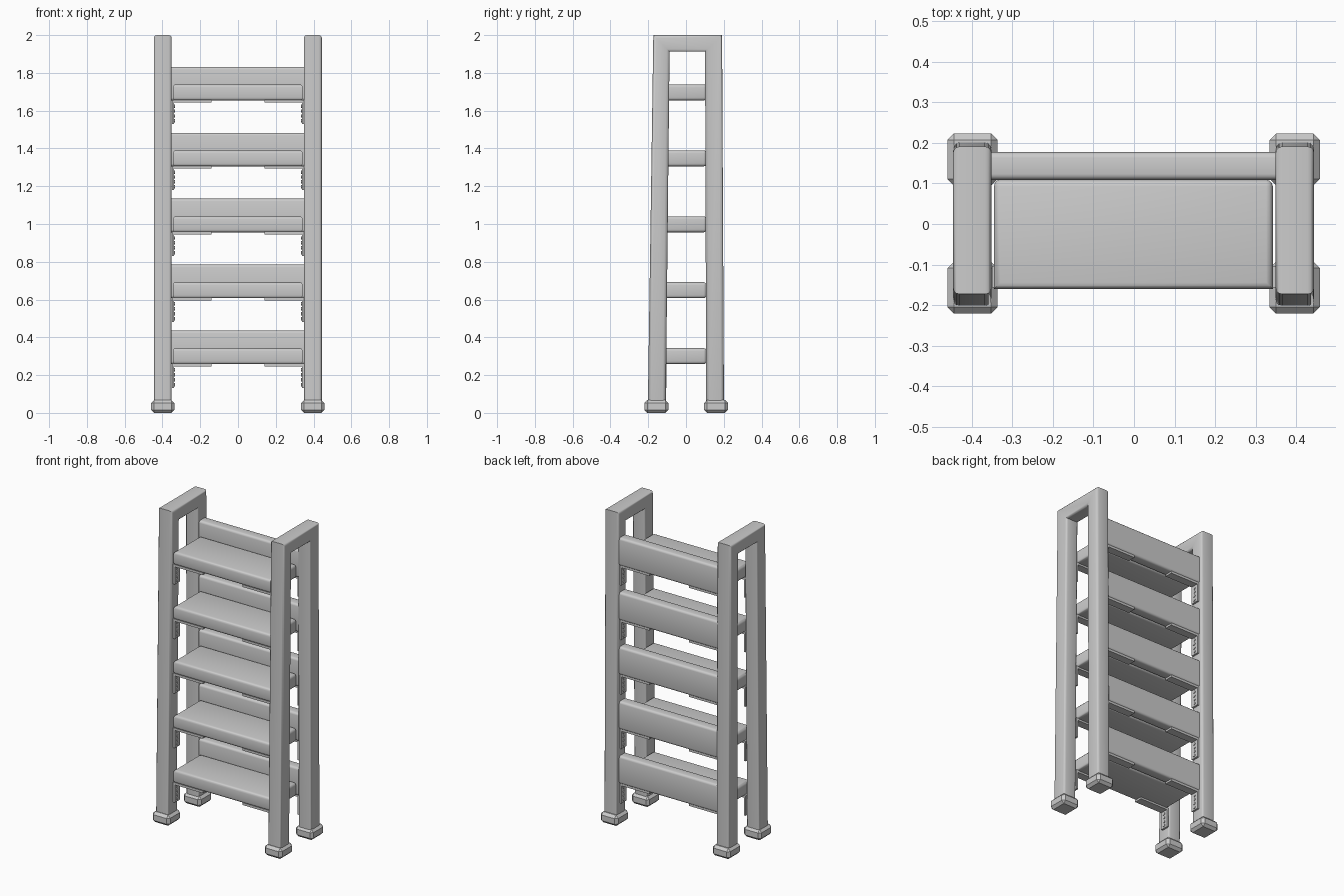
import bpy, bmesh, math
from mathutils import Matrix, Vector

if "Cube" in bpy.data.objects:
    bpy.data.objects.remove(bpy.data.objects["Cube"])


def finish(name, bm):
    bmesh.ops.recalc_face_normals(bm, faces=bm.faces)
    me = bpy.data.meshes.new(name)
    bm.to_mesh(me)
    bm.free()
    ob = bpy.data.objects.new(name, me)
    bpy.context.collection.objects.link(ob)
    bpy.ops.object.select_all(action='DESELECT')
    ob.select_set(True)
    bpy.context.view_layer.objects.active = ob
    bpy.ops.object.shade_smooth_by_angle(angle=math.radians(35))
    return ob


def extrude(bm, pts, vec):
    """Closed polygon extruded along vec."""
    f = bm.faces.new([bm.verts.new(p) for p in pts])
    ext = bmesh.ops.extrude_face_region(bm, geom=[f], use_keep_orig=True)
    bmesh.ops.translate(bm, vec=vec, verts=[v for v in ext["geom"] if isinstance(v, bmesh.types.BMVert)])
    bmesh.ops.recalc_face_normals(bm, faces=bm.faces)


def box(name, lo, hi, bevel=0, segs=2, pick=lambda e: True):
    lo, hi = Vector(lo), Vector(hi)
    bm = bmesh.new()
    bmesh.ops.create_cube(bm, size=1, matrix=Matrix.Translation((lo + hi) / 2)
                          @ Matrix.Diagonal((*(hi - lo), 1)))
    if bevel:
        bmesh.ops.bevel(bm, geom=[e for e in bm.edges if pick(e)], offset=bevel,
                        segments=segs, profile=0.5, affect='EDGES', clamp_overlap=True)
    return finish(name, bm)


# Side frames: tapered inverted U with rounded rims
U = [(-0.202, 0.03), (-0.173, 2.0), (0.191, 2.0), (0.201, 0.03),
     (0.107, 0.03), (0.101, 1.912), (-0.087, 1.912), (-0.107, 0.03)]
for side, x0 in (("left", -0.446), ("right", 0.349)):
    bm = bmesh.new()
    extrude(bm, [(x0, y, z) for y, z in U], (0.095, 0, 0))
    rim = [e for e in bm.edges if abs(e.verts[0].co.x - e.verts[1].co.x) < 0.01]
    bmesh.ops.bevel(bm, geom=rim, offset=0.016, segments=3, profile=0.5, affect='EDGES')
    finish(side + "_frame", bm)

# Rubber feet
for x in (-0.398, 0.396):
    for y in (-0.157, 0.159):
        box("foot", (x - 0.062, y - 0.064, 0), (x + 0.062, y + 0.064, 0.068), 0.016, 1)


def bracket(sx, y, z):
    """L bracket with screw heads on the post strip and under the step."""
    X, t, w = 0.35, 0.012, 0.026
    L = [(X, z - 0.125), (X, z + 0.003), (0.14, z + 0.003), (0.14, z - t),
         (X - t, z - t), (X - t, z - 0.125)]
    bm = bmesh.new()
    extrude(bm, [(sx * a, y - w, b) for a, b in L], (0, 2 * w, 0))
    turn = Matrix.Rotation(math.pi / 2, 4, 'Y')
    for k in range(4):
        loc = Matrix.Translation((sx * (X - t), y, z - 0.03 - 0.026 * k))
        bmesh.ops.create_cone(bm, cap_ends=True, segments=8, radius1=0.009,
                              radius2=0.009, depth=0.008, matrix=loc @ turn)
    finish("bracket", bm)


# Steps, back boards and brackets
for i in range(5):
    z = 0.258 + 0.349 * i
    box("step", (-0.345, -0.160, z), (0.342, 0.109, z + 0.085), 0.016, 3,
        lambda e: max(v.co.y for v in e.verts) > 0 or abs(e.verts[0].co.x - e.verts[1].co.x) > 0.1)
    box("back_board", (-0.352, 0.109, z), (0.352, 0.177, z + 0.178), 0.014, 3,
        lambda e: abs(e.verts[0].co.x - e.verts[1].co.x) > 0.1)
    for sx in (-1, 1):
        for y in (-0.13, 0.145):
            bracket(sx, y, z)
